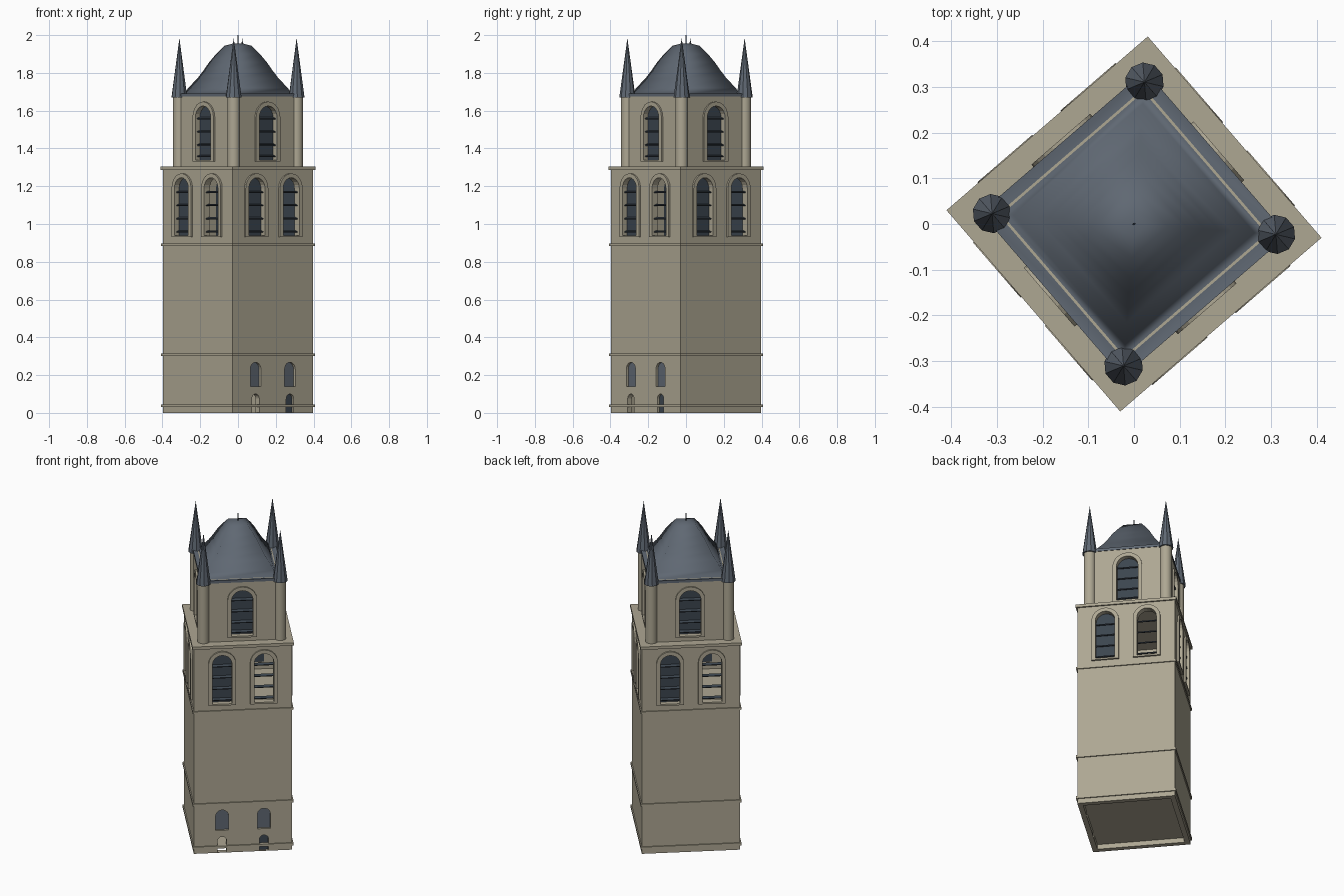
import bpy, bmesh, math
from mathutils import Matrix

if "Cube" in bpy.data.objects:
    bpy.data.objects.remove(bpy.data.objects["Cube"])

TURN = Matrix.Rotation(math.radians(40.8), 4, 'Z')   # whole tower is turned on plan


def material(name, rgb):
    m = bpy.data.materials.new(name)
    m.diffuse_color = (*rgb, 1)
    m.use_nodes = True
    m.node_tree.nodes["Principled BSDF"].inputs["Base Color"].default_value = m.diffuse_color
    return m


STONE = material("pale_stone", (0.42, 0.385, 0.29))
SLATE = material("slate_blue", (0.115, 0.138, 0.17))
DARK = material("dark_shutter", (0.045, 0.06, 0.078))


def add(name, mesh, mat, matrix=Matrix()):
    mesh.materials.clear()
    mesh.materials.append(mat)
    ob = bpy.data.objects.new(name, mesh)
    bpy.context.collection.objects.link(ob)
    ob.matrix_world = TURN @ matrix
    return ob


def box(name, x, y, z0, z1, mat, matrix=Matrix()):
    """Box with half sizes x, y between heights z0 and z1."""
    bm = bmesh.new()
    bmesh.ops.create_cube(bm, size=1)
    for v in bm.verts:
        v.co = (v.co.x * 2 * x, v.co.y * 2 * y, z0 + (v.co.z + 0.5) * (z1 - z0))
    me = bpy.data.meshes.new(name)
    bm.to_mesh(me)
    bm.free()
    return add(name, me, mat, matrix)


def cone(name, r0, r1, z0, z1, sides, mat, x=0, y=0, smooth=False):
    bm = bmesh.new()
    bmesh.ops.create_cone(bm, cap_ends=True, segments=sides, radius1=r0,
                          radius2=r1, depth=z1 - z0)
    me = bpy.data.meshes.new(name)
    bm.to_mesh(me)
    bm.free()
    for p in me.polygons:
        p.use_smooth = smooth and len(p.vertices) == 4
    return add(name, me, mat, Matrix.Translation((x, y, (z0 + z1) / 2)))


def rect(w, z0, z1):
    return [(-w, z0), (w, z0), (w, z1), (-w, z1)]


def arch(u, r, z0, z1, n=10):
    """Round-headed outline centred on u, half width r."""
    pts = [(u - r, z0), (u + r, z0)]
    for i in range(n + 1):
        a = math.pi * i / n
        pts.append((u + r * math.cos(a), z1 - r + r * math.sin(a)))
    return pts


def panel(name, outlines, thick, outer, side, mat):
    """Flat plate with holes; its outer face lies 'outer' from the axis."""
    cu = bpy.data.curves.new(name, 'CURVE')
    cu.dimensions = '2D'
    cu.fill_mode = 'BOTH'
    cu.extrude = thick / 2
    for pts in outlines:
        sp = cu.splines.new('POLY')
        sp.points.add(len(pts) - 1)
        for p, (x, y) in zip(sp.points, pts):
            p.co = (x, y, 0, 1)
        sp.use_cyclic_u = True
    tmp = bpy.data.objects.new("tmp", cu)
    bpy.context.collection.objects.link(tmp)
    deps = bpy.context.evaluated_depsgraph_get()
    me = bpy.data.meshes.new_from_object(tmp.evaluated_get(deps))
    bpy.data.objects.remove(tmp)
    for p in me.polygons:
        p.use_smooth = False
    m = (Matrix.Rotation(side * math.pi / 2, 4, 'Z')
         @ Matrix.Translation((0, -outer + thick / 2, 0))
         @ Matrix.Rotation(math.pi / 2, 4, 'X'))
    return add(name, me, mat, m)


def slats(name, u, r, heights, dist, side):
    """Louvre boards across one opening."""
    for z in heights:
        m = (Matrix.Rotation(side * math.pi / 2, 4, 'Z')
             @ Matrix.Translation((u, -dist, z))
             @ Matrix.Rotation(math.radians(20), 4, 'X'))
        box(name, r, 0.009, -0.003, 0.003, DARK, m)


H, TOP, U = 0.282, 0.235, 0.12      # shaft and belfry half widths, window offset

for side in range(4):
    # main shaft wall with paired bell openings; one side has the entrance
    bell = [arch(s * U, 0.056, 0.94, 1.245) for s in (-1, 1)]
    low = []
    if side == 0:
        low = [arch(s * U, 0.037, 0.14, 0.268) for s in (-1, 1)]
        low += [arch(s * U, 0.026, 0.003, 0.10) for s in (-1, 1)]
        for s in (-1, 1):
            panel("lower_window_pane", [arch(s * U, 0.04, 0.135, 0.272)],
                  0.006, H - 0.014, side, SLATE)
        panel("door", [arch(U, 0.028, 0.002, 0.103)], 0.006, H - 0.014, side, DARK)
    panel("shaft_wall", [rect(H, 0, 1.295)] + bell + low, 0.03, H, side, STONE)
    for s in (-1, 1):
        panel("bell_window_frame", [arch(s * U, 0.079, 0.93, 1.268),
                                    arch(s * U, 0.056, 0.94, 1.245)],
              0.02, H + 0.011, side, STONE)
        slats("bell_louvre", s * U, 0.056, (0.96, 1.03, 1.10, 1.17), H - 0.012, side)
    panel("bell_shutter", [arch(-U, 0.06, 0.935, 1.25)], 0.006, H - 0.022, side, DARK)

    # upper storey wall with a single opening
    panel("upper_wall", [rect(TOP, 1.30, 1.685), arch(0, 0.062, 1.34, 1.625)],
          0.03, TOP, side, STONE)
    panel("upper_window_frame", [arch(0, 0.085, 1.33, 1.648),
                                 arch(0, 0.062, 1.34, 1.625)],
          0.02, TOP + 0.01, side, STONE)
    panel("upper_shutter", [arch(0, 0.066, 1.335, 1.63)], 0.006, TOP - 0.022, side, DARK)
    slats("upper_louvre", 0, 0.062, (1.36, 1.42, 1.49, 1.56), TOP - 0.012, side)

# string courses, which also form the floors
for name, w, z0, z1 in (("base_band", 0.2885, 0.03, 0.045),
                        ("lower_band", 0.2885, 0.30, 0.315),
                        ("bell_band", 0.2885, 0.883, 0.896),
                        ("gallery_ledge", 0.2907, 1.287, 1.305)):
    box(name, w, w, z0, z1, STONE)

# corner turrets with pointed caps
for x in (-0.22, 0.22):
    for y in (-0.22, 0.22):
        cone("turret_column", 0.034, 0.034, 1.30, 1.68, 12, STONE, x, y, True)
        cone("turret_cap", 0.043, 0.0, 1.67, 1.985, 10, SLATE, x, y)

# square domed roof rising from a sunken gutter
profile = [(0.238, 1.675), (0.238, 1.692), (0.203, 1.683), (0.187, 1.72),
           (0.153, 1.77), (0.131, 1.81), (0.108, 1.857), (0.082, 1.90),
           (0.052, 1.943), (0.02, 1.955)]
bm = bmesh.new()
rings = [[bm.verts.new((sx * w, sy * w, z))
          for sx, sy in ((-1, -1), (1, -1), (1, 1), (-1, 1))] for w, z in profile]
for a, b in zip(rings, rings[1:]):
    for i in range(4):
        j = (i + 1) % 4
        bm.faces.new((a[i], a[j], b[j], b[i]))
bm.faces.new(rings[-1])
bm.faces.new(rings[0][::-1])
for f in bm.faces:
    f.smooth = f.verts[0] not in rings[0]
me = bpy.data.meshes.new("domed_roof")
bm.to_mesh(me)
bm.free()
add("domed_roof", me, SLATE)
cone("roof_finial", 0.003, 0.002, 1.95, 2.0, 6, DARK)
